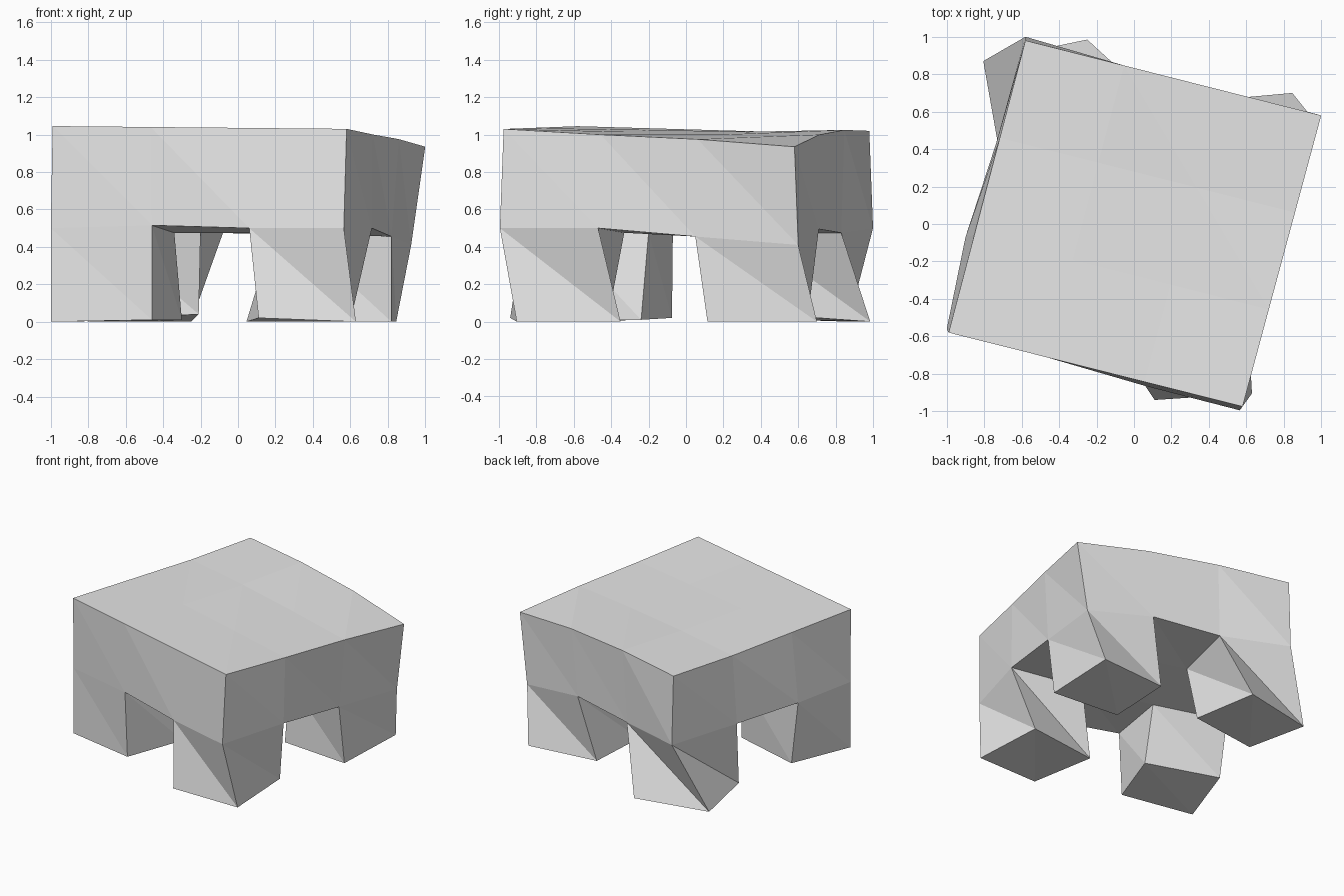
import bpy
import bmesh
from mathutils import Vector

default_cube = bpy.data.objects.get("Cube")
if default_cube:
    bpy.data.objects.remove(default_cube, do_unlink=True)

# One plain grey for the whole model
grey = bpy.data.materials.new("plain grey")
grey.use_nodes = True
grey.diffuse_color = (0.8, 0.8, 0.8, 1)
grey.node_tree.nodes["Principled BSDF"].inputs["Base Color"].default_value = (0.8, 0.8, 0.8, 1)


def split_quad(bm, top_left, bottom_left, bottom_right, top_right):
    """Two flat triangles sharing the top-left to bottom-right diagonal."""
    bm.faces.new((top_left, bottom_left, bottom_right))
    bm.faces.new((top_left, bottom_right, top_right))


def wall(bm, upper, lower):
    """Closed band of split quads between two counter-clockwise loops."""
    count = len(upper)
    for i in range(count):
        j = (i + 1) % count
        split_quad(bm, upper[i], lower[i], lower[j], upper[j])


def finish(name, bm):
    mesh = bpy.data.meshes.new(name)
    bm.to_mesh(mesh)
    bm.free()
    mesh.materials.append(grey)
    obj = bpy.data.objects.new(name, mesh)
    bpy.context.collection.objects.link(obj)
    return obj


# Underside of the slab: rows run front to back, points run right to left
underside = [
    [(-1, -.56, .5), (-.46, -.71, .515), (.06, -.865, .5), (.565, -.995, .5)],
    [(-.9, -.07, .5), (-.34, -.2, .475), (.19, -.33, .475), (.715, -.47, .5)],
    [(-.735, .435, .49), (-.2, .33, .475), (.31, .18, .47), (.82, .05, .455)],
    [(-.58, 1, .5), (-.08, .83, .475), (.42, .71, .495), (.925, .6, .41)],
]

# Top of the slab: even grid between four corners with uneven heights
front_right, front_left = Vector((-.99, -.58)), Vector((.58, -.975))
back_right, back_left = Vector((-.58, .98)), Vector((1, .58))
top_heights = [
    (1.045, 1.04, 1.035, 1.03),
    (1.03, 1.025, 1.015, 1),
    (1.015, 1.015, 1, .975),
    (1.02, 1.025, 1, .935),
]


def top_point(row, col):
    front = front_right.lerp(front_left, col / 3)
    back = back_right.lerp(back_left, col / 3)
    return (*front.lerp(back, row / 3), top_heights[row][col])


# Slab, left open where the legs join
bm = bmesh.new()
cells = range(4)
low = [[bm.verts.new(underside[r][c]) for c in cells] for r in cells]
high = [[bm.verts.new(top_point(r, c)) for c in cells] for r in cells]
for r in range(3):
    for c in range(3):
        split_quad(bm, high[r + 1][c], high[r][c], high[r][c + 1], high[r + 1][c + 1])
        if r == 1 or c == 1:
            split_quad(bm, low[r][c], low[r + 1][c], low[r + 1][c + 1], low[r][c + 1])
rim = ([(0, c) for c in range(3)] + [(r, 3) for r in range(3)]
       + [(3, 3 - c) for c in range(3)] + [(3 - r, 0) for r in range(3)])
wall(bm, [high[r][c] for r, c in rim], [low[r][c] for r, c in rim])
finish("slab", bm)

# Twisted legs: cell of the underside, then the foot corners counter-clockwise
legs = {
    "front_right_leg": (0, 0, [(-1, -.56, 0), (-.46, -.68, .01),
                               (-.3, -.24, .01), (-.84, -.075, .02)]),
    "front_left_leg": (0, 2, [(.11, -.94, .02), (.63, -.905, 0),
                              (.6, -.35, 0), (.045, -.42, 0)]),
    "back_left_leg": (2, 2, [(.285, .16, 0), (.82, .115, 0),
                             (.845, .7, 0), (.3, .65, .01)]),
    "back_right_leg": (2, 0, [(-.72, .39, .015), (-.21, .43, .04),
                              (-.25, .985, 0), (-.805, .87, 0)]),
}
for name, (r, c, foot_points) in legs.items():
    bm = bmesh.new()
    ring = [(r, c), (r, c + 1), (r + 1, c + 1), (r + 1, c)]
    top = [bm.verts.new(underside[i][j]) for i, j in ring]
    foot = [bm.verts.new(p) for p in foot_points]
    wall(bm, top, foot)
    split_quad(bm, foot[0], foot[3], foot[2], foot[1])
    finish(name, bm)
